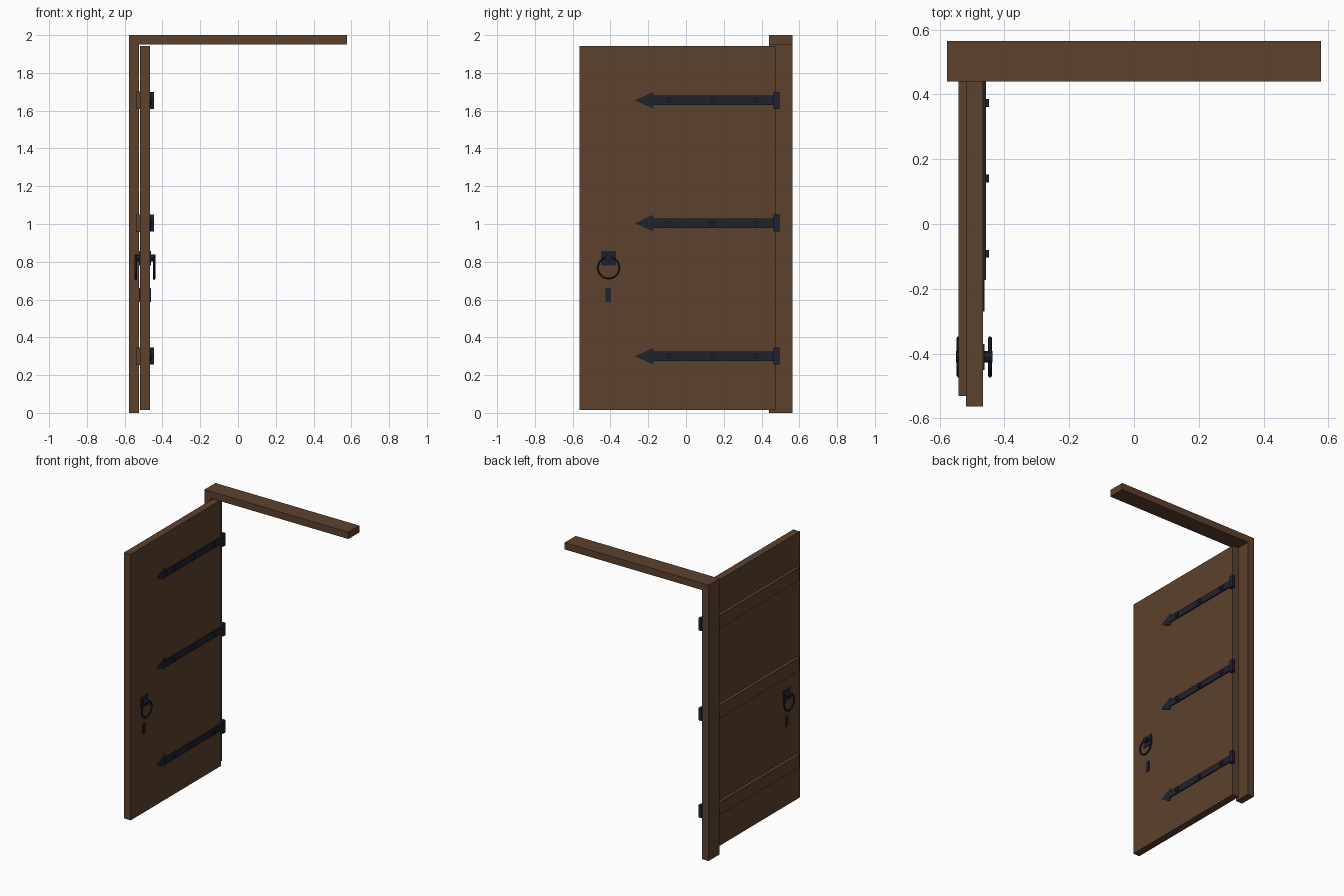
import bpy
import bmesh
from math import pi
from mathutils import Matrix

cube = bpy.data.objects.get("Cube")
if cube:
    bpy.data.objects.remove(cube, do_unlink=True)


def material(name, colour):
    m = bpy.data.materials.new(name)
    m.use_nodes = True
    m.diffuse_color = (*colour, 1)
    m.node_tree.nodes["Principled BSDF"].inputs["Base Color"].default_value = (*colour, 1)
    return m


wood = material("brown wood", (0.107, 0.053, 0.027))
iron = material("dark iron", (0.0144, 0.016, 0.027))


def finish(name, bm, mat):
    bmesh.ops.recalc_face_normals(bm, faces=bm.faces)
    mesh = bpy.data.meshes.new(name)
    bm.to_mesh(mesh)
    bm.free()
    mesh.materials.append(mat)
    obj = bpy.data.objects.new(name, mesh)
    bpy.context.collection.objects.link(obj)
    return obj


def box(name, x, y, z, mat):
    """Box from a (low, high) pair on each axis."""
    bm = bmesh.new()
    bmesh.ops.create_cube(bm, size=1)
    for v in bm.verts:
        for i, (low, high) in enumerate((x, y, z)):
            v.co[i] = high if v.co[i] > 0 else low
    return finish(name, bm, mat)


def plate(name, outline, x0, x1, mat):
    """Flat (y, z) outline given thickness along x."""
    bm = bmesh.new()
    face = bm.faces.new([bm.verts.new((x0, y, z)) for y, z in outline])
    out = bmesh.ops.extrude_face_region(bm, geom=[face])["geom"]
    for v in out:
        if isinstance(v, bmesh.types.BMVert):
            v.co.x = x1
    return finish(name, bm, mat)


def ring(name, x, y, z, radius, tube, mat, segments=12, sides=6):
    """Ring pull facing along x."""
    bm = bmesh.new()
    loops = []
    for i in range(segments):
        turn = Matrix.Rotation(2 * pi * i / segments, 4, 'X')
        loop = []
        for j in range(sides):
            p = Matrix.Rotation(2 * pi * j / sides, 4, 'Y') @ Matrix.Translation((tube, 0, 0))
            q = turn @ Matrix.Translation((0, 0, radius)) @ p
            loop.append(bm.verts.new(Matrix.Translation((x, y, z)) @ q.translation))
        loops.append(loop)
    for i in range(segments):
        a, b = loops[i], loops[(i + 1) % segments]
        for j in range(sides):
            k = (j + 1) % sides
            bm.faces.new((a[j], a[k], b[k], b[j]))
    return finish(name, bm, mat)


# Frame: hinge post and lintel
box("frame_post", (-0.577, -0.525), (0.44, 0.565), (0, 1.95), wood)
box("frame_lintel", (-0.577, 0.577), (0.44, 0.565), (1.95, 2), wood)

# Open door leaf
FACE, BACK = -0.466, -0.519
MID = (FACE + BACK) / 2
box("door_leaf", (BACK, FACE), (-0.563, 0.473), (0.015, 1.943), wood)

# Battens on one side, strap hinges on the other
for level, h in (("lower", 0.3), ("middle", 1.004), ("upper", 1.655)):
    box(level + "_batten", (-0.541, BACK), (-0.53, 0.44), (h - 0.047, h + 0.047), wood)
    box(level + "_hinge_strap", (FACE, -0.457), (-0.172, 0.468), (h - 0.024, h + 0.024), iron)
    plate(level + "_hinge_point", [(-0.27, h), (-0.172, h + 0.045), (-0.172, h - 0.045)],
          FACE, FACE + 0.005, iron)
    box(level + "_hinge_knuckle", (-0.47, -0.446), (0.464, 0.494), (h - 0.045, h + 0.045), iron)
    for n, y in enumerate((-0.092, 0.14, 0.373)):
        box(f"{level}_hinge_bolt_{n + 1}", (-0.457, -0.447), (y - 0.012, y + 0.012),
            (h - 0.012, h + 0.012), iron)

# Ring handles and keyhole plates on both faces
for side, s in (("inner", 1), ("outer", -1)):
    def span(a, b):
        return sorted((MID + s * (a - MID), MID + s * (b - MID)))

    box(side + "_handle_plate", span(FACE, -0.461), (-0.45, -0.37), (0.78, 0.858), iron)
    box(side + "_keyhole_plate", span(FACE, -0.461), (-0.426, -0.396), (0.587, 0.66), iron)
    low, high = span(FACE, -0.436)
    boss = bmesh.new()
    bmesh.ops.create_cone(boss, cap_ends=True, segments=8, radius1=0.018, radius2=0.018,
                          depth=high - low,
                          matrix=Matrix.Translation(((low + high) / 2, -0.41, 0.82))
                          @ Matrix.Rotation(pi / 2, 4, 'Y'))
    finish(side + "_handle_boss", boss, iron)
    ring(side + "_handle_ring", MID + s * (-0.444 - MID), -0.41, 0.768, 0.058, 0.006, iron)
